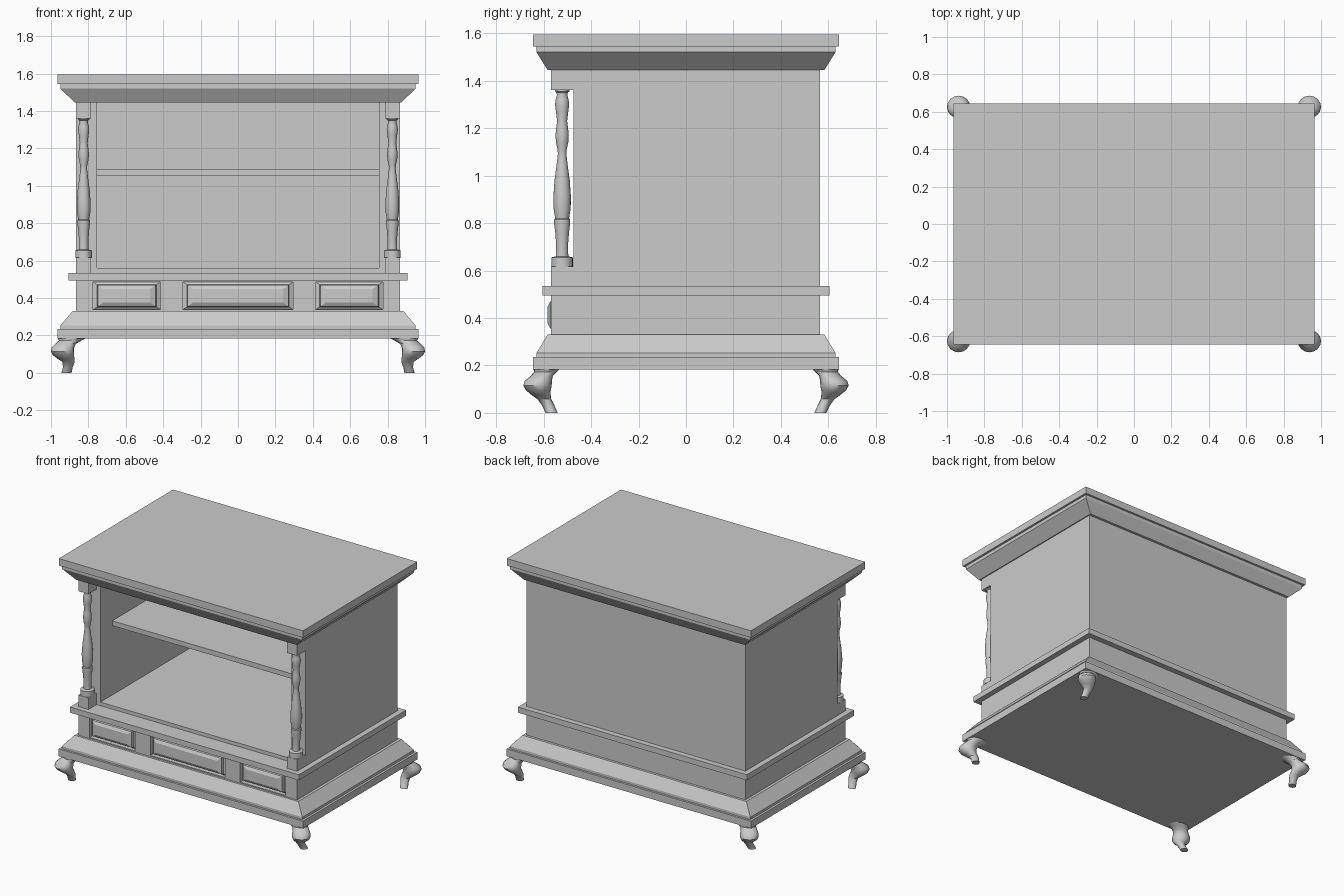
import bpy, bmesh, math

default = bpy.data.objects.get("Cube")
if default:
    bpy.data.objects.remove(default, do_unlink=True)

grey = bpy.data.materials.new("plain grey")
grey.use_nodes = True
grey.diffuse_color = (0.6, 0.6, 0.6, 1)
grey.node_tree.nodes["Principled BSDF"].inputs["Base Color"].default_value = (0.6, 0.6, 0.6, 1)


def finish(name, bm, smooth=False):
    bmesh.ops.recalc_face_normals(bm, faces=bm.faces)
    mesh = bpy.data.meshes.new(name)
    bm.to_mesh(mesh)
    bm.free()
    mesh.materials.append(grey)
    ob = bpy.data.objects.new(name, mesh)
    bpy.context.collection.objects.link(ob)
    if smooth:
        bpy.ops.object.select_all(action='DESELECT')
        ob.select_set(True)
        bpy.context.view_layer.objects.active = ob
        bpy.ops.object.shade_smooth_by_angle(angle=math.radians(40))
    return ob


def loft(name, rings, smooth=False):
    """Skin a list of equally long point rings and cap both ends."""
    bm = bmesh.new()
    loops = [[bm.verts.new(p) for p in ring] for ring in rings]
    n = len(loops[0])
    for a, b in zip(loops, loops[1:]):
        for i in range(n):
            j = (i + 1) % n
            bm.faces.new((a[i], a[j], b[j], b[i]))
    bm.faces.new(loops[0][::-1])
    bm.faces.new(loops[-1])
    return finish(name, bm, smooth)


def box(name, x0, x1, y0, y1, z0, z1):
    return loft(name, [[(x0, y0, z), (x1, y0, z), (x1, y1, z), (x0, y1, z)] for z in (z0, z1)])


def moulding(name, profile):
    """Stacked rectangles, given as half width, half depth, height."""
    return loft(name, [[(-x, -y, z), (x, -y, z), (x, y, z), (-x, y, z)] for x, y, z in profile])


def circle(x, y, z, rx, ry, n):
    return [(x + rx * math.cos(2 * math.pi * i / n), y + ry * math.sin(2 * math.pi * i / n), z)
            for i in range(n)]


# Top slab with cornice, and flared base
moulding("top_slab", [(.965, .645, 1.545), (.965, .645, 1.595)])
moulding("cornice", [(.872, .583, 1.445), (.95, .63, 1.52), (.95, .63, 1.545)])
moulding("base_slab", [(.966, .645, .183), (.966, .645, .235)])
moulding("base_flare", [(.95, .63, .235), (.95, .63, .253), (.885, .583, .33)])
moulding("waist_moulding", [(.905, .605, .495), (.905, .605, .535)])

# Cabinet body
FRONT, RECESS, BACK = -.568, -.475, .565
box("drawer_case", -.865, .865, -.54, BACK, .33, .495)
box("cabinet_floor", -.755, .755, RECESS, BACK - .03, .535, .56)
box("back_panel", -.755, .755, BACK - .03, BACK, .535, 1.445)
box("shelf", -.755, .755, -.34, BACK - .03, 1.055, 1.09)
for side, s in (("right", -1), ("left", 1)):
    xs = sorted((s * .755, s * .865))
    box(side + "_wall", *xs, RECESS, BACK, .535, 1.445)

# Drawer front: rails and stiles around three raised panels
panels = [(-.775, -.415), (-.295, .295), (.415, .775)]
box("lower_rail", -.865, .865, FRONT, -.54, .33, .338)
box("upper_rail", -.865, .865, FRONT, -.54, .487, .495)
edges = [-.865] + [x for p in panels for x in p] + [.865]
for a, b in zip(edges[::2], edges[1::2]):
    box("drawer_stile", a, b, FRONT, -.54, .338, .487)
for a, b in panels:
    rings = []
    for inset, y in ((0, -.54), (.022, -.552), (.026, -.572), (.055, -.583)):
        x0, x1 = a + inset, b - inset
        z0, z1 = .338 + inset * .7, .487 - inset * .7
        rings.append([(x0, y, z0), (x1, y, z0), (x1, y, z1), (x0, y, z1)])
    loft("drawer_panel", rings)

# Turned columns between square blocks
turning = [(.615, .045), (.655, .045), (.66, .026), (.71, .025), (.76, .029), (.8, .034),
           (.815, .034), (.82, .029), (.86, .036), (.91, .037), (.98, .032), (1.04, .024),
           (1.09, .018), (1.11, .019), (1.14, .026), (1.17, .028), (1.2, .025), (1.23, .021),
           (1.27, .026), (1.3, .03), (1.32, .027), (1.34, .022), (1.35, .024), (1.355, .031),
           (1.362, .031)]
for side, s in (("right", -1), ("left", 1)):
    xs = sorted((s * .785, s * .865))
    box(side + "_column_plinth", *xs, FRONT, RECESS, .535, .617)
    box(side + "_column_capital", *xs, FRONT, RECESS, 1.36, 1.445)
    loft(side + "_column", [circle(s * .825, -.522, z, r, r, 20) for z, r in turning], True)

# Curved feet at the four corners: height, x, y, radius x, radius y
foot = [(.185, .888, .588, .076, .055), (.172, .898, .592, .06, .048),
        (.155, .922, .608, .055, .047), (.135, .936, .622, .06, .057),
        (.115, .938, .626, .062, .06), (.095, .934, .622, .056, .052),
        (.075, .918, .61, .045, .04), (.058, .906, .597, .033, .029),
        (.03, .91, .58, .026, .026), (0, .917, .566, .027, .025)]
for depth, t in (("front", -1), ("back", 1)):
    for side, s in (("right", -1), ("left", 1)):
        loft(depth + "_" + side + "_foot",
             [circle(s * x, t * y, z, rx, ry, 16) for z, x, y, rx, ry in foot], True)
